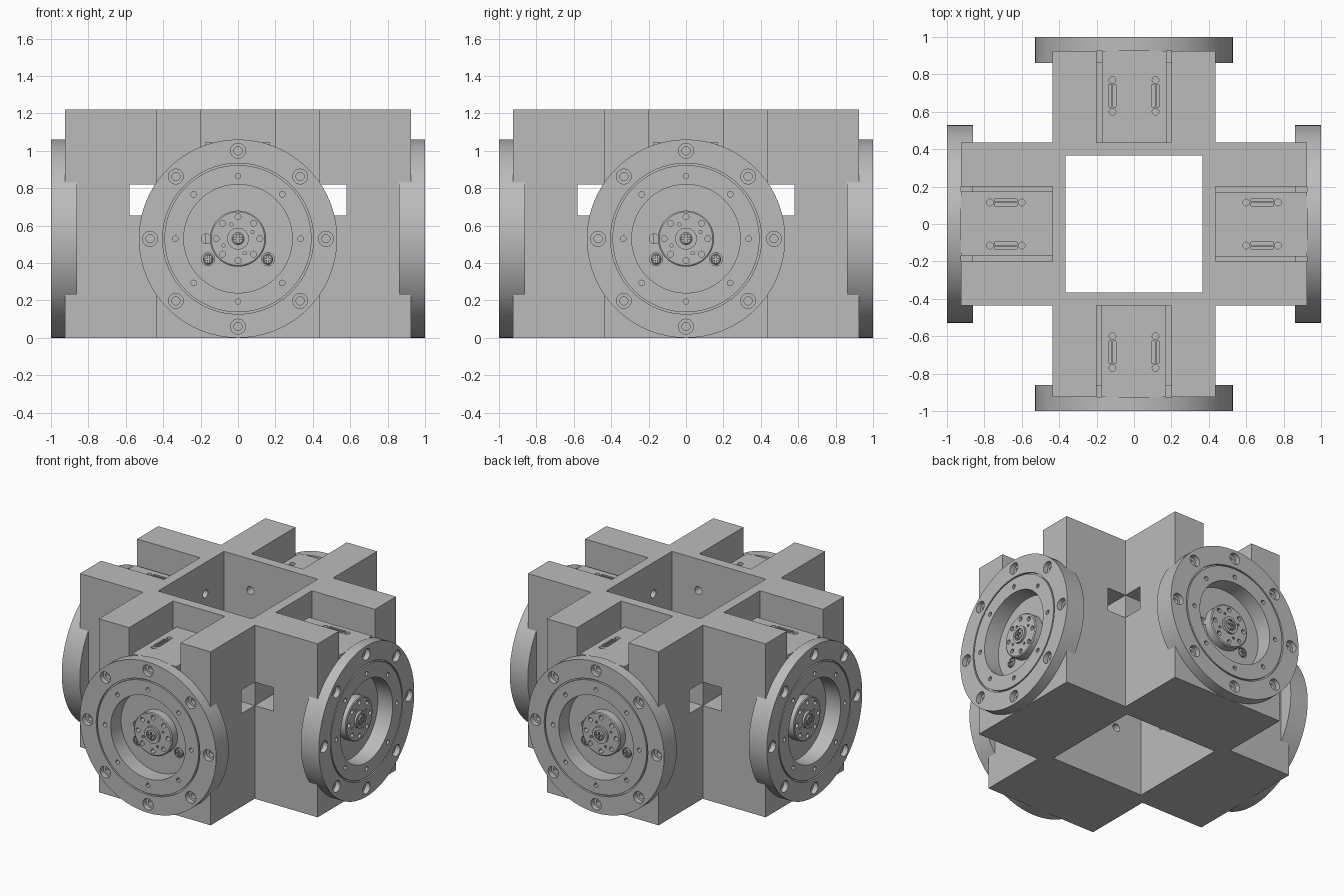
import bpy, bmesh, math
from mathutils import Matrix, Vector

old = bpy.data.objects.get("Cube")
if old:
    bpy.data.objects.remove(old)

ARM, REACH, TOP, AXIS = 0.435, 0.925, 1.22, 0.53   # arm half width, length, height, hub height

metal = bpy.data.materials.new("plain grey")
metal.use_nodes = True
grey = (0.5, 0.5, 0.5, 1)
metal.diffuse_color = grey
metal.node_tree.nodes["Principled BSDF"].inputs["Base Color"].default_value = grey


def box(bm, x, y, z):
    """Box from (min, max) pairs."""
    size = [b - a for a, b in (x, y, z)]
    mid = [(a + b) / 2 for a, b in (x, y, z)]
    bmesh.ops.create_cube(bm, size=1, matrix=Matrix.Translation(mid) @ Matrix.Diagonal((*size, 1)))


def lathe(bm, profile, x=0, z=AXIS, steps=20):
    """Spin (radius, distance out) points round an axis that points to the front."""
    verts = [bm.verts.new((x + r, -d, z)) for r, d in profile]
    edges = [bm.edges.new(pair) for pair in zip(verts, verts[1:])]
    made = bmesh.ops.spin(bm, geom=verts + edges, cent=(x, 0, z), axis=(0, 1, 0),
                          angle=2 * math.pi, steps=steps, use_merge=False)
    bmesh.ops.remove_doubles(bm, verts=bm.verts, dist=0.0002)


def rod(bm, x, z, r, near, far, steps=20):
    lathe(bm, [(0, near), (r, near), (r, far), (0, far)], x, z, steps)


def ring(count, radius, offset=0):
    for i in range(count):
        a = 2 * math.pi * i / count + offset
        yield radius * math.sin(a), AXIS + radius * math.cos(a)


def make(name, bm):
    bmesh.ops.recalc_face_normals(bm, faces=bm.faces)
    mesh = bpy.data.meshes.new(name)
    bm.to_mesh(mesh)
    bm.free()
    mesh.materials.append(metal)
    obj = bpy.data.objects.new(name, mesh)
    bpy.context.collection.objects.link(obj)
    return obj


def cut(obj, bm):
    """Subtract the cutter and bake the result."""
    cutter = make("cutter", bm)
    mod = obj.modifiers.new("cut", "BOOLEAN")
    mod.operation, mod.solver, mod.object = "DIFFERENCE", "EXACT", cutter
    graph = bpy.context.evaluated_depsgraph_get()
    baked = bpy.data.meshes.new_from_object(obj.evaluated_get(graph))
    obj.modifiers.clear()
    obj.data = baked
    bpy.data.objects.remove(cutter)


def turn(bm, quarter):
    bmesh.ops.rotate(bm, verts=bm.verts, cent=(0, 0, 0),
                     matrix=Matrix.Rotation(quarter * math.pi / 2, 3, "Z"))


def smooth(obj):
    bpy.ops.object.select_all(action="DESELECT")
    obj.select_set(True)
    bpy.context.view_layer.objects.active = obj
    bpy.ops.object.shade_smooth_by_angle(angle=math.radians(30))


# Cross-shaped frame with a square well through the middle
bm = bmesh.new()
quarter = [(ARM, -ARM), (REACH, -ARM), (REACH, ARM)]
outline = []
for q in range(4):
    spin = Matrix.Rotation(q * math.pi / 2, 3, "Z")
    outline += [bm.verts.new(spin @ Vector((x, y, 0))) for x, y in quarter]
base = bm.faces.new(outline)
lifted = bmesh.ops.extrude_face_region(bm, geom=[base])["geom"]
bmesh.ops.translate(bm, vec=(0, 0, TOP), verts=[v for v in lifted if isinstance(v, bmesh.types.BMVert)])
frame = make("cross_frame", bm)
bm = bmesh.new()
box(bm, (-0.365, 0.365), (-0.365, 0.365), (-1, 2))
cut(frame, bm)


def mount_holes(bm, heights, near=0.3, far=0.95):
    for x in (-0.16, 0.16):
        for z in heights:
            rod(bm, x, z, 0.028, near, far)


# Motor channel, cable window, hub seat and mounting holes in every arm
for q in range(4):
    bm = bmesh.new()
    box(bm, (-0.2, 0.2), (-1, -ARM), (0.37, 2))
    turn(bm, q)
    cut(frame, bm)
    bm = bmesh.new()
    box(bm, (-0.5, 0.5), (-0.58, -ARM), (0.655, 0.82))
    turn(bm, q)
    cut(frame, bm)
    bm = bmesh.new()
    rod(bm, 0, AXIS, 0.529, 0.861, 0.97, 96)
    turn(bm, q)
    cut(frame, bm)
    bm = bmesh.new()
    mount_holes(bm, (0.42, 1.0), 0.3, 0.5)
    turn(bm, q)
    cut(frame, bm)

# Motor body with cable notch and slotted top
bm = bmesh.new()
box(bm, (-0.175, 0.17), (-0.86, -ARM), (0.375, 1.045))
motor = make("motor_body", bm)
bm = bmesh.new()
box(bm, (-1, 1), (-0.58, -0.4), (0.655, 0.82))
cut(motor, bm)
bm = bmesh.new()
mount_holes(bm, (0.42,))
for x in (-0.115, 0.115):
    for y in (-0.6, -0.77):
        bmesh.ops.create_cone(bm, cap_ends=True, segments=20, radius1=0.018, radius2=0.018,
                              depth=0.06, matrix=Matrix.Translation((x, y, 1.045)))
    for side in (-0.012, 0.012):
        box(bm, (x + side - 0.008, x + side + 0.008), (-0.745, -0.625), (1.02, 1.1))
cut(motor, bm)
bm = bmesh.new()
box(bm, (-0.175, 0.17), (-REACH, -0.86), (0.9, 1.045))
motor_lip = make("motor_lip", bm)

# Round flange: stepped plate, ring groove, bolt holes
bm = bmesh.new()
lathe(bm, [(0, 0.86), (0.53, 0.86), (0.53, 1), (0.403, 1), (0.403, 0.985), (0.393, 0.985),
           (0.393, 1), (0.29, 1), (0.29, 0.885), (0, 0.885)], steps=96)
flange = make("round_flange", bm)
bm = bmesh.new()
box(bm, (-0.2, 0.2), (-REACH, -0.8), (0.9, 1.2))
cut(flange, bm)
bm = bmesh.new()
for x, z in ring(8, 0.47):
    lathe(bm, [(0, 0.94), (0.022, 0.94), (0.022, 0.965), (0.04, 0.965), (0.04, 1.05), (0, 1.05)], x, z)
for x, z in ring(8, 0.335):
    rod(bm, x, z, 0.015, 0.95, 1.05, 12)
for x in (-0.16, 0.16):
    rod(bm, x, 0.42, 0.035, 0.8, 0.95)
rod(bm, -0.17, AXIS, 0.026, 0.8, 0.95)
cut(flange, bm)

# Turning horn with hole pattern and centre screw
bm = bmesh.new()
lathe(bm, [(0, 0.87), (0.15, 0.87), (0.15, 0.94), (0.143, 0.945), (0.058, 0.945), (0.058, 0.96),
           (0.04, 0.96), (0.04, 0.953), (0, 0.953)], steps=48)
horn = make("motor_horn", bm)
bm = bmesh.new()
for x, z in ring(8, 0.117):
    rod(bm, x, z, 0.016, 0.88, 1, 12)
for x, z in ring(4, 0.085, math.radians(65)):
    rod(bm, x, z, 0.009, 0.9, 1, 10)
cut(horn, bm)


def screw(name, x, z, r, out):
    bm = bmesh.new()
    lathe(bm, [(0, out - 0.03), (r, out - 0.03), (r, out - 0.006), (r * 0.8, out), (0, out)], x, z, 24)
    obj = make(name, bm)
    for w, h in ((0.7, 0.14), (0.14, 0.7)):
        bm = bmesh.new()
        box(bm, (x - r * w, x + r * w), (-out - 0.1, -out + 0.012), (z - r * h, z + r * h))
        cut(obj, bm)
    return obj


parts = [motor, motor_lip, flange, horn, screw("centre_screw", 0, AXIS, 0.033, 0.965),
         screw("left_screw", 0.16, 0.42, 0.028, 0.892), screw("right_screw", -0.16, 0.42, 0.028, 0.892)]

# Finish, then repeat each drive unit on the other three arms
smooth(frame)
for part in parts:
    smooth(part)
    name = part.name
    part.name = "front_" + name
    for q, side in ((1, "left"), (2, "back"), (3, "right")):
        twin = part.copy()
        twin.name = side + "_" + name
        twin.rotation_euler.z = q * math.pi / 2
        bpy.context.collection.objects.link(twin)
